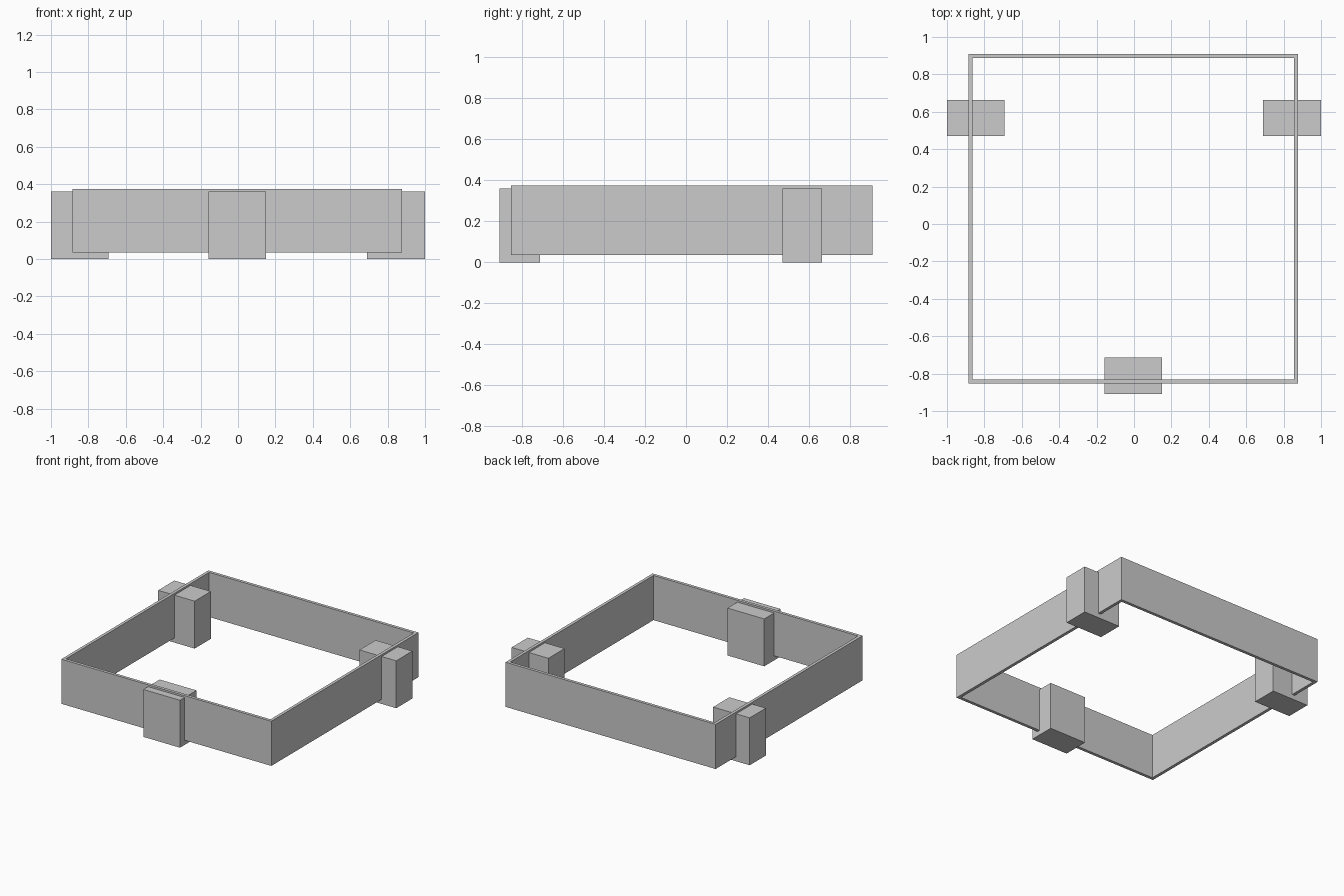
import bpy, bmesh

if "Cube" in bpy.data.objects:
    bpy.data.objects.remove(bpy.data.objects["Cube"])


def add_object(name, bm):
    bmesh.ops.recalc_face_normals(bm, faces=bm.faces)
    mesh = bpy.data.meshes.new(name)
    bm.to_mesh(mesh)
    bm.free()
    obj = bpy.data.objects.new(name, mesh)
    bpy.context.collection.objects.link(obj)
    return obj


def block(name, x0, x1, y0, y1, z0, z1):
    bm = bmesh.new()
    bmesh.ops.create_cube(bm, size=1)
    for v in bm.verts:
        v.co.x = x1 if v.co.x > 0 else x0
        v.co.y = y1 if v.co.y > 0 else y0
        v.co.z = z1 if v.co.z > 0 else z0
    return add_object(name, bm)


def square_frame(name, x0, x1, y0, y1, z0, z1, wall):
    # Rings run outer bottom, outer top, inner top, inner bottom
    bm = bmesh.new()
    rings = []
    for t, z in ((0, z0), (0, z1), (wall, z1), (wall, z0)):
        corners = ((x0 + t, y0 + t), (x1 - t, y0 + t), (x1 - t, y1 - t), (x0 + t, y1 - t))
        rings.append([bm.verts.new((x, y, z)) for x, y in corners])
    for r in range(4):
        a, b = rings[r], rings[(r + 1) % 4]
        for i in range(4):
            j = (i + 1) % 4
            bm.faces.new((a[i], a[j], b[j], b[i]))
    return add_object(name, bm)


# Thin open square frame, raised just off the ground
square_frame("square_frame", -0.886, 0.878, -0.854, 0.91, 0.035, 0.374, 0.023)

# Three support blocks straddling the frame walls
for name, x0, x1, y0, y1 in (
    ("front_foot", -0.158, 0.15, -0.91, -0.713),
    ("left_foot", -1.0, -0.693, 0.47, 0.664),
    ("right_foot", 0.691, 1.0, 0.47, 0.664),
):
    block(name, x0, x1, y0, y1, 0, 0.36)
